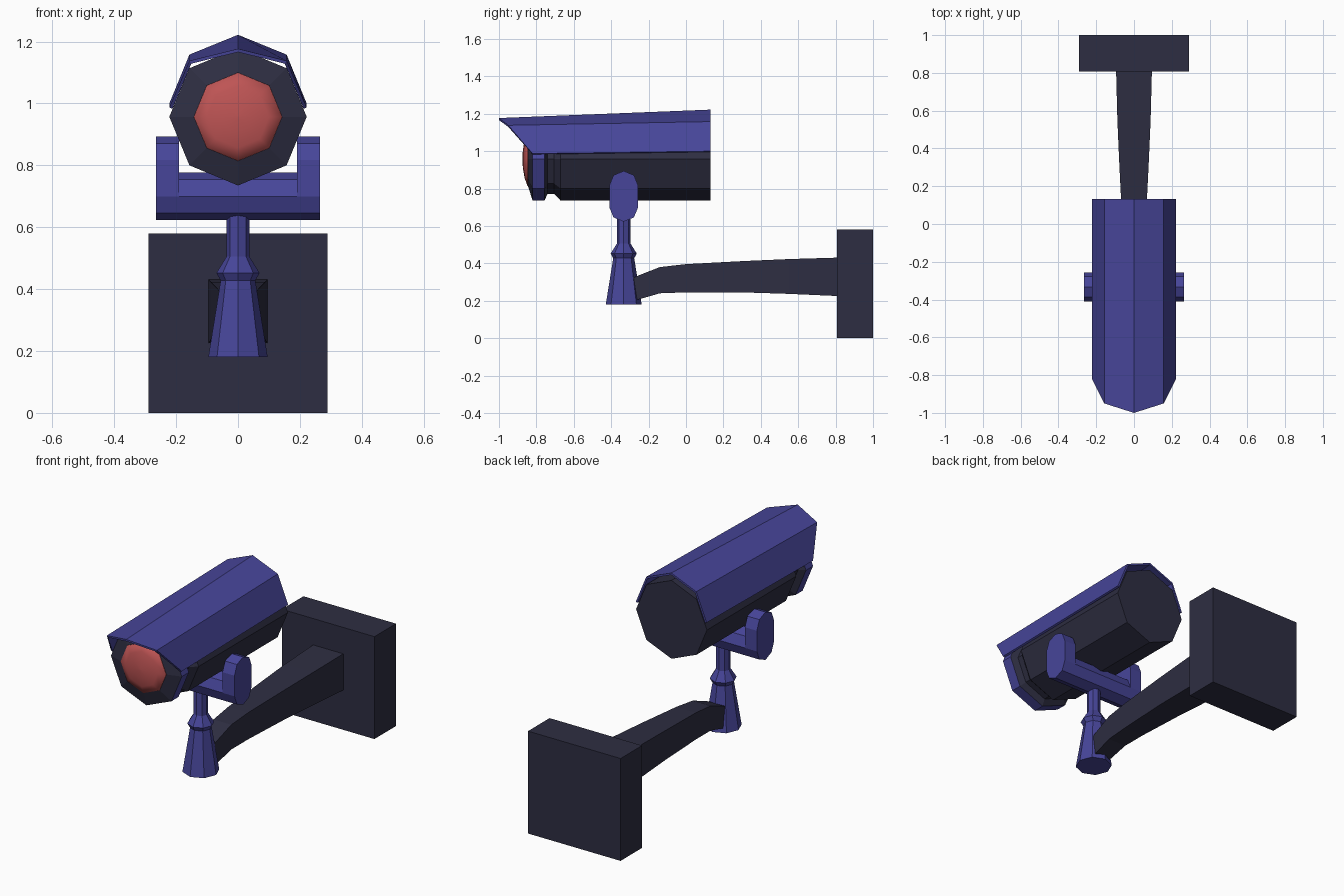
import bpy
import bmesh
from math import cos, sin, pi

cube = bpy.data.objects.get("Cube")
if cube:
    bpy.data.objects.remove(cube, do_unlink=True)


def material(name, rgb):
    mat = bpy.data.materials.new(name)
    mat.use_nodes = True
    mat.diffuse_color = (*rgb, 1)
    mat.node_tree.nodes["Principled BSDF"].inputs["Base Color"].default_value = (*rgb, 1)
    return mat


DARK = material("dark_slate", (0.027, 0.027, 0.054))
BLUE = material("indigo_blue", (0.063, 0.060, 0.32))
RED = material("lens_red", (0.52, 0.09, 0.09))


def make_object(name, bm, *mats, recalc=True):
    if recalc:
        bmesh.ops.recalc_face_normals(bm, faces=bm.faces)
    mesh = bpy.data.meshes.new(name)
    bm.to_mesh(mesh)
    bm.free()
    for mat in mats:
        mesh.materials.append(mat)
    obj = bpy.data.objects.new(name, mesh)
    bpy.context.collection.objects.link(obj)
    return obj


def loft(name, rings, *mats, bands=()):
    """Skin a list of vertex rings and cap both ends; bands lists second-colour spans."""
    bm = bmesh.new()
    loops = [[bm.verts.new(p) for p in ring] for ring in rings]
    for k, (a, b) in enumerate(zip(loops, loops[1:])):
        for i in range(len(a)):
            j = (i + 1) % len(a)
            face = bm.faces.new((a[i], a[j], b[j], b[i]))
            face.material_index = int(k in bands)
    bm.faces.new(loops[0])
    bm.faces.new(loops[-1])
    return make_object(name, bm, *mats)


def octagon(r):
    return [(r * cos(k * pi / 4), r * sin(k * pi / 4)) for k in range(8)]


BODY_Z = 0.957
PIVOT_Y = -0.333


def body_rings(profile):
    return [[(u, y, BODY_Z + v) for u, v in octagon(r)] for r, y in profile]


# Camera housing with a blue front collar and a groove behind it
loft("camera_body", body_rings([
    (0.143, -0.845), (0.222, -0.82), (0.222, -0.757), (0.185, -0.74),
    (0.185, -0.705), (0.222, -0.67), (0.222, 0.13)]), DARK, BLUE, bands=(1,))

# Shallow domed lens
lens = loft("lens", body_rings([
    (0.143, -0.844), (0.142, -0.848), (0.10, -0.863), (0.05, -0.872), (0.004, -0.875)]), RED)
lens.data.shade_smooth()

# Sun hood: folded sheet, rising to the rear, with a raked front edge
rear = [(-0.222, 1.0), (-0.157, 1.158), (0, 1.222), (0.157, 1.158), (0.222, 1.0)]
front_y = [-0.82, -0.95, -1.0, -0.95, -0.82]
drop = [0.013, 0.02, 0.045, 0.02, 0.013]
bm = bmesh.new()
back = [bm.verts.new((x, 0.132, z)) for x, z in rear]
fore = [bm.verts.new((x, y, z - d)) for (x, z), y, d in zip(rear, front_y, drop)]
for i in range(4):
    bm.faces.new((back[i], fore[i], fore[i + 1], back[i + 1]))
hood = make_object("sun_hood", bm, BLUE, recalc=False)
solid = hood.modifiers.new("thickness", 'SOLIDIFY')
solid.thickness = 0.011
solid.offset = -1

# Swivel yoke: crossbar and two rounded cheeks
loft("yoke_bar", [[(x, PIVOT_Y + u, 0.70 + v) for u, v in octagon(0.077)]
                  for x in (-0.2, 0.2)], BLUE)
arc = [(0.077 * cos(k * pi / 4), 0.077 * sin(k * pi / 4)) for k in range(5)]
cheek = [(u, 0.817 + v) for u, v in arc] + [(-u, 0.70 - v) for u, v in arc]
for side, label in ((1, "left"), (-1, "right")):
    loft(label + "_yoke_cheek", [[(side * x, PIVOT_Y + y, z) for y, z in cheek]
                                 for x in (0.19, 0.265)], BLUE)

# Post with a flared collar
loft("post", [[(u, PIVOT_Y + v, z) for u, v in octagon(r)] for r, z in (
    (0.096, 0.18), (0.056, 0.428), (0.07, 0.452), (0.037, 0.505), (0.037, 0.66))], BLUE)

# Tapered wall arm: y, half width, bottom, top
arm = [(-0.32, 0.045, 0.19, 0.305), (-0.255, 0.05, 0.207, 0.335),
       (-0.14, 0.056, 0.24, 0.38), (0, 0.062, 0.245, 0.396),
       (0.3, 0.077, 0.245, 0.412), (0.55, 0.088, 0.237, 0.423), (0.82, 0.095, 0.225, 0.431)]
loft("wall_arm", [[(-w, y, lo), (w, y, lo), (w, y, hi), (-w, y, hi)]
                  for y, w, lo, hi in arm], DARK)

# Wall plate
loft("wall_plate", [[(-0.29, y, 0), (0.29, y, 0), (0.29, y, 0.58), (-0.29, y, 0.58)]
                    for y in (0.807, 1.0)], DARK)
